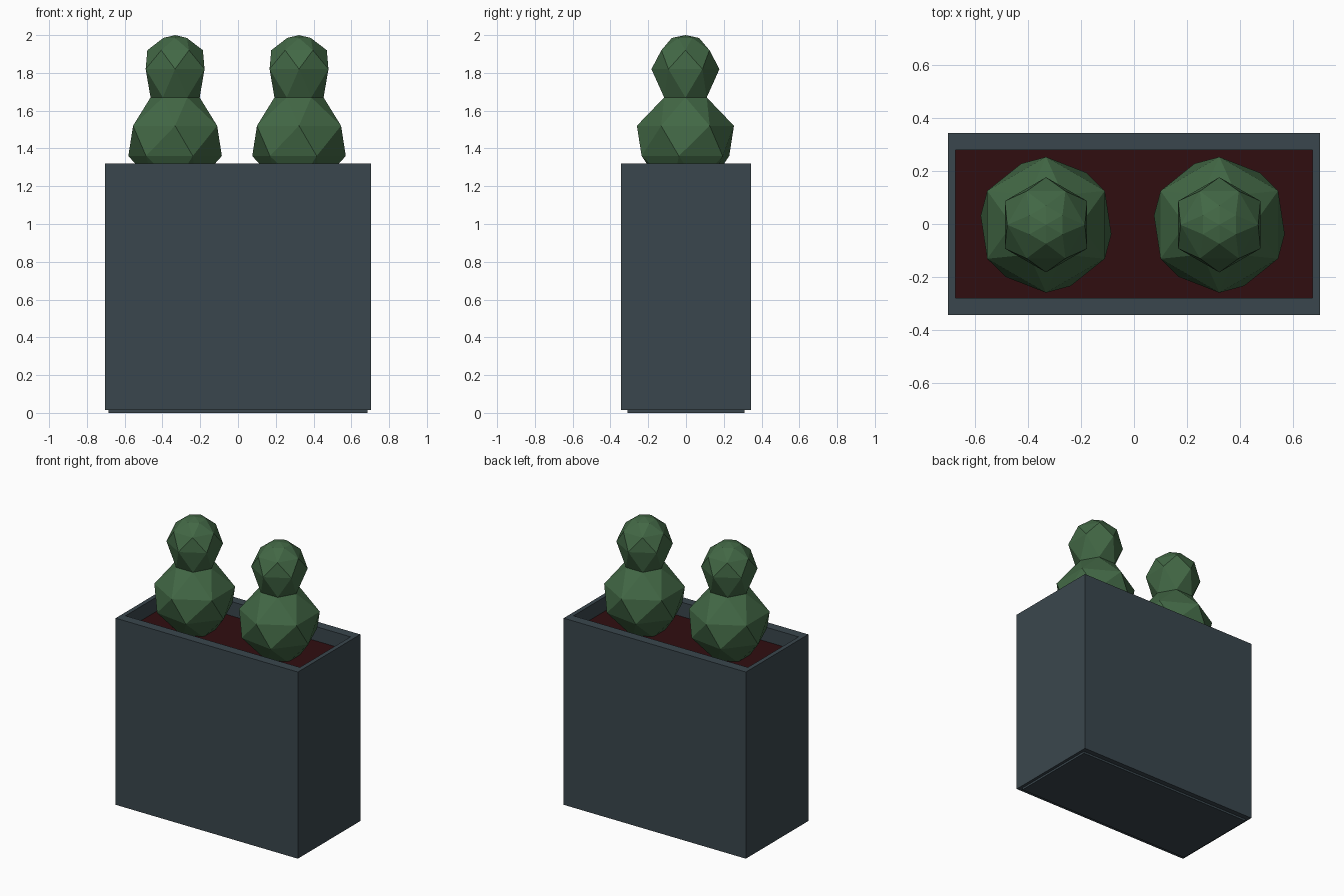
import bpy, bmesh, math

if "Cube" in bpy.data.objects:
    bpy.data.objects.remove(bpy.data.objects["Cube"], do_unlink=True)


def material(name, rgb):
    mat = bpy.data.materials.new(name)
    mat.use_nodes = True
    mat.diffuse_color = (*rgb, 1)
    mat.node_tree.nodes["Principled BSDF"].inputs["Base Color"].default_value = (*rgb, 1)
    return mat


slate = material("slate grey", (0.042, 0.062, 0.075))
earth = material("dark red earth", (0.03, 0.004, 0.005))
leaf = material("leaf green", (0.055, 0.138, 0.06))


def finish(name, bm, mat):
    bmesh.ops.recalc_face_normals(bm, faces=bm.faces)
    mesh = bpy.data.meshes.new(name)
    bm.to_mesh(mesh)
    bm.free()
    mesh.materials.append(mat)
    obj = bpy.data.objects.new(name, mesh)
    bpy.context.collection.objects.link(obj)
    return obj


def rectangle(bm, x, y, z):
    return [bm.verts.new((sx * x, sy * y, z))
            for sx, sy in ((-1, -1), (1, -1), (1, 1), (-1, 1))]


def bridge(bm, low, high):
    n = len(low)
    for i in range(n):
        j = (i + 1) % n
        bm.faces.new((low[i], low[j], high[j], high[i]))


# Planter: outer walls, rim, inner walls and a slightly recessed foot
bm = bmesh.new()
sections = [(0.685, 0.31, 0), (0.685, 0.31, 0.014), (0.705, 0.345, 0.014),
            (0.705, 0.345, 1.32), (0.675, 0.28, 1.32), (0.675, 0.28, 1.2)]
loops = [rectangle(bm, *s) for s in sections]
for low, high in zip(loops, loops[1:]):
    bridge(bm, low, high)
bm.faces.new(loops[0])
bm.faces.new(loops[-1])
finish("planter_box", bm, slate)

# Soil surface below the rim
bm = bmesh.new()
soil_low, soil_high = rectangle(bm, 0.675, 0.28, 1.205), rectangle(bm, 0.675, 0.28, 1.22)
bridge(bm, soil_low, soil_high)
bm.faces.new(soil_low)
bm.faces.new(soil_high)
finish("soil", bm, earth)


# Shrubs: stacked hexagon rings, each turned half a step, as (z, radius, twist)
RINGS = [(1.21, 0.13, 30), (1.36, 0.25, -8), (1.52, 0.257, 30), (1.67, 0.13, 0),
         (1.82, 0.18, 30), (1.92, 0.147, 0), (1.985, 0.072, 30)]


def shrub(name, x):
    bm = bmesh.new()
    rings = []
    for z, r, twist in RINGS:
        angles = [math.radians(60 * k + twist) for k in range(6)]
        rings.append([bm.verts.new((r * math.cos(a), r * math.sin(a), z)) for a in angles])
    for i, (low, high) in enumerate(zip(rings, rings[1:])):
        # Offset by one where the lower ring leads the upper one
        shift = 1 if RINGS[i][2] > RINGS[i + 1][2] else 0
        for k in range(6):
            n = (k + 1) % 6
            a, b = high[k], high[n]
            if shift:
                bm.faces.new((low[k], b, a))
                bm.faces.new((low[k], low[n], b))
            else:
                bm.faces.new((low[k], low[n], a))
                bm.faces.new((low[n], b, a))
    tip = bm.verts.new((0, 0, 2))
    for k in range(6):
        bm.faces.new((rings[-1][k], rings[-1][(k + 1) % 6], tip))
    bm.faces.new(rings[0])
    finish(name, bm, leaf).location = (x, -0.003, 0)


shrub("right_shrub", -0.333)
shrub("left_shrub", 0.323)
